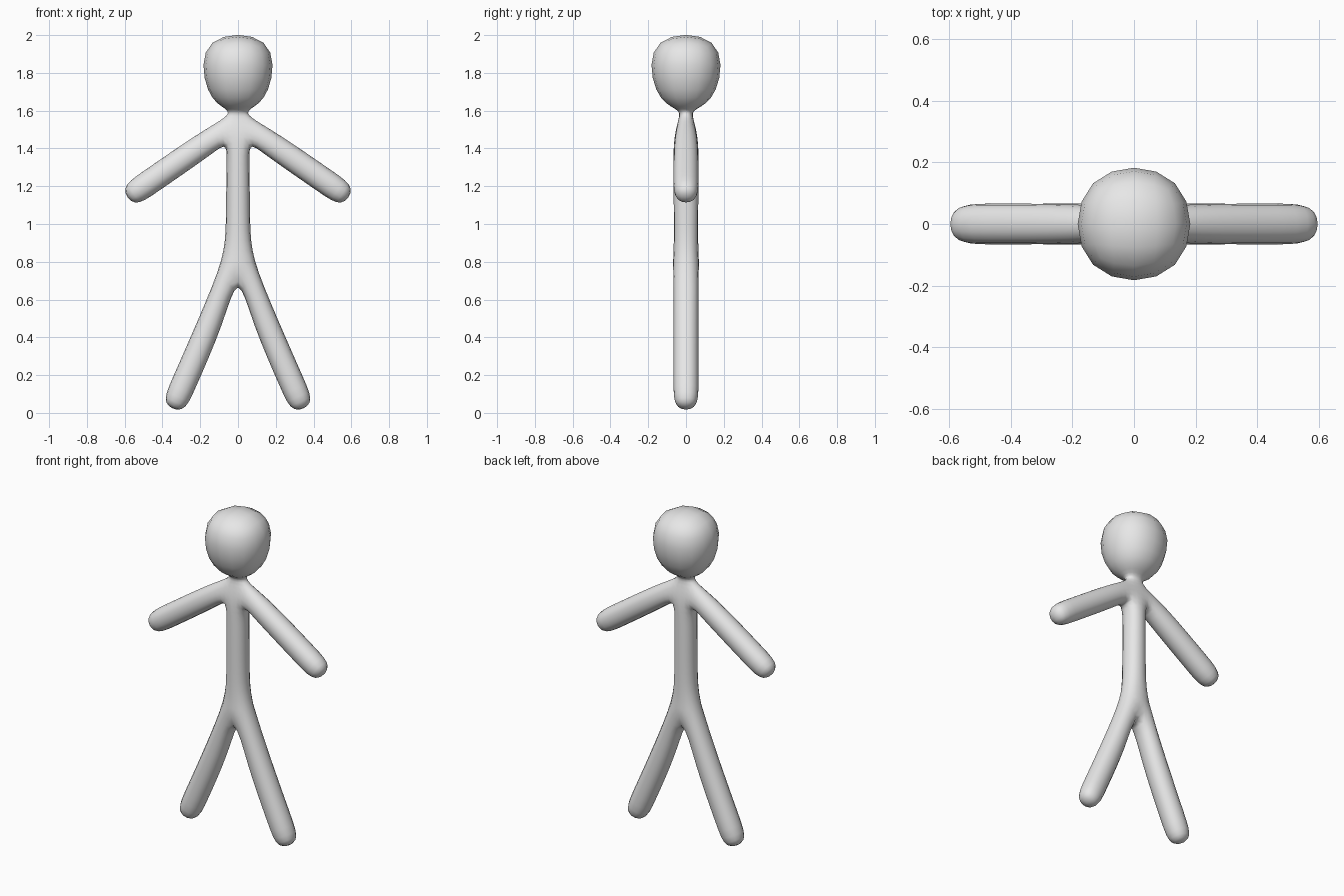
import bpy, bmesh
from mathutils import Vector

if "Cube" in bpy.data.objects:
    bpy.data.objects.remove(bpy.data.objects["Cube"])

grey = bpy.data.materials.new("light_grey")
grey.diffuse_color = (0.8, 0.8, 0.8, 1)
grey.use_nodes = True
grey.node_tree.nodes["Principled BSDF"].inputs["Base Color"].default_value = grey.diffuse_color

bm = bmesh.new()
panels = []          # front panels, each a list of (x, half depth, z)


def mirrored(panel):
    return [(-x, y, z) for x, y, z in reversed(panel)]


def limb(root_upper, root_lower, tip, direction, distances, r):
    """Square-section limb from a root edge to its tip, on both sides."""
    d = Vector(direction).normalized()
    n = Vector((-d.y, d.x))
    a, b = root_upper, root_lower
    for dist in distances:
        c = Vector(tip) - d * dist
        u, l = c + n * r, c - n * r
        a2, b2 = (u.x, r, u.y), (l.x, r, l.y)
        panel = [a, b, b2, a2]
        panels.append(panel)
        panels.append(mirrored(panel))
        a, b = a2, b2


# Head, neck and torso: rows of (half width, half depth, z) from the top down
rows = [(0.235, 0.235, 2.031), (0.19, 0.19, 1.66), (0.045, 0.035, 1.605),
        (0.06, 0.036, 1.57), (0.06, 0.072, 1.43), (0.068, 0.072, 1.30),
        (0.068, 0.07, 1.0), (0.08, 0.07, 0.82)]
for (w, y, z), (w2, y2, z2) in zip(rows, rows[1:]):
    panels.append([(-w, y, z), (-w2, y2, z2), (w2, y2, z2), (w, y, z)])

# Crotch wedge
hip = rows[-1]
crotch = (0.0, 0.07, 0.747)
panels.append([(-hip[0], hip[1], hip[2]), crotch, hip])

# Arms and legs
limb(rows[3], rows[4], (0.594, 1.135), (0.823, -0.568), (0.53, 0.14, 0), 0.072)
limb(hip, crotch, (0.350, 0.013), (0.404, -0.915), (0.532, 0.14, 0), 0.072)

# Front and back panels joined by side walls along the outline
verts = {}


def vert(p, side):
    key = (round(p[0], 5), round(p[2], 5), side)
    if key not in verts:
        verts[key] = bm.verts.new((p[0], side * p[1], p[2]))
    return verts[key]


edges = {}
for panel in panels:
    bm.faces.new([vert(p, -1) for p in panel])
    bm.faces.new([vert(p, 1) for p in reversed(panel)])
    for p, q in zip(panel, panel[1:] + panel[:1]):
        key = frozenset((vert(p, -1), vert(q, -1)))
        edges.setdefault(key, []).append((p, q))
for uses in edges.values():
    if len(uses) == 1:
        p, q = uses[0]
        bm.faces.new([vert(q, -1), vert(p, -1), vert(p, 1), vert(q, 1)])
bmesh.ops.recalc_face_normals(bm, faces=bm.faces[:])
for f in bm.faces:
    f.smooth = True

mesh = bpy.data.meshes.new("figure_body")
bm.to_mesh(mesh)
bm.free()
mesh.materials.append(grey)
body = bpy.data.objects.new("figure_body", mesh)
bpy.context.collection.objects.link(body)

# Rounded skin
sub = body.modifiers.new("rounding", 'SUBSURF')
sub.levels = sub.render_levels = 2
